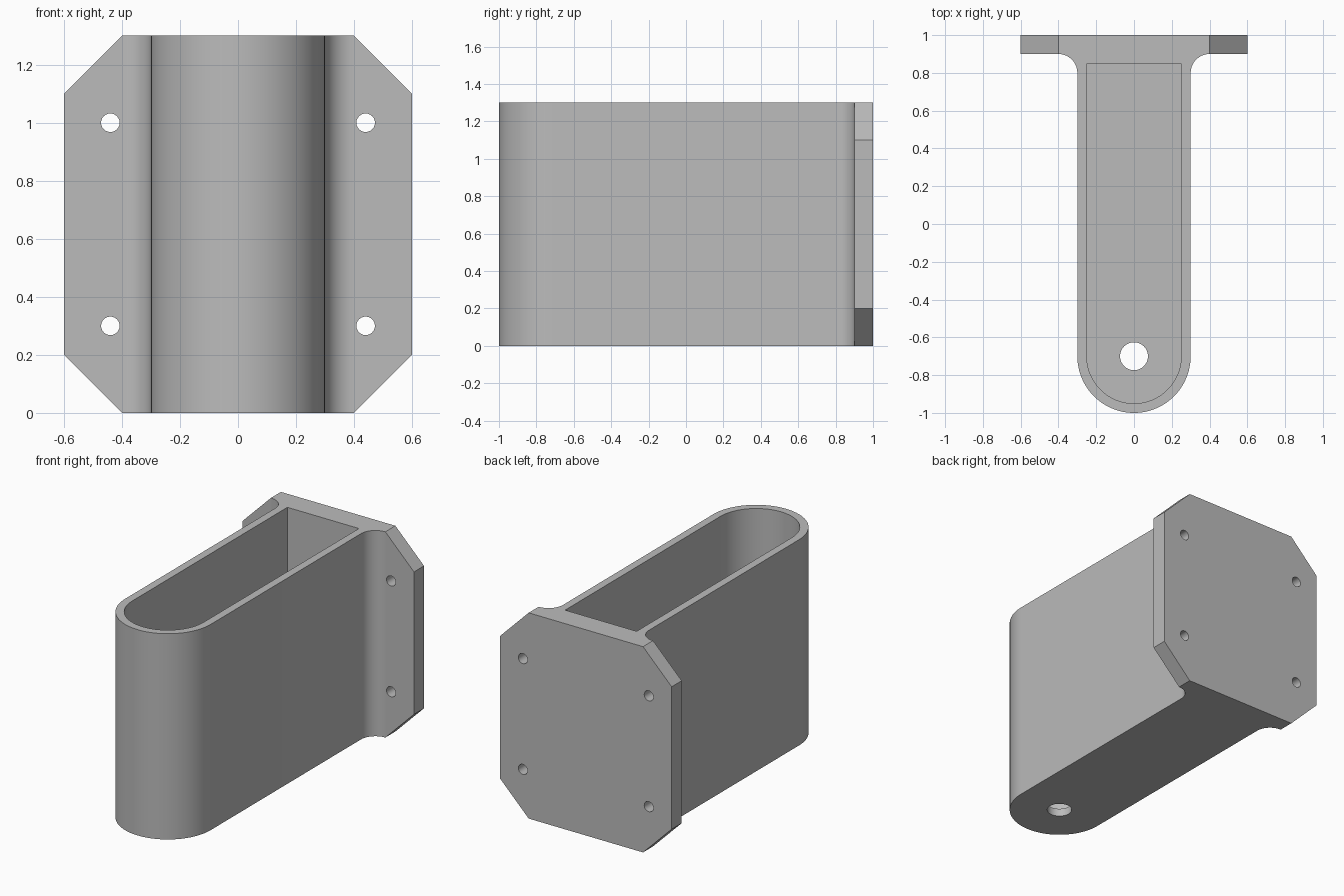
import bpy, bmesh
from math import pi, cos, sin, radians
from mathutils import Matrix

cube = bpy.data.objects.get("Cube")
if cube:
    bpy.data.objects.remove(cube, do_unlink=True)

HEIGHT = 1.3
grey = bpy.data.materials.new("plain_grey")
grey.use_nodes = True
grey.diffuse_color = (0.5, 0.5, 0.5, 1)
grey.node_tree.nodes["Principled BSDF"].inputs["Base Color"].default_value = grey.diffuse_color


def arc(cx, cy, r, start, end, steps):
    """Points along an arc, angles in degrees."""
    angles = [radians(start + (end - start) * i / steps) for i in range(steps + 1)]
    return [(cx + r * cos(a), cy + r * sin(a)) for a in angles]


def prism(name, profile, depth, matrix=Matrix()):
    """Extrude a flat profile along its local z."""
    bm = bmesh.new()
    face = bm.faces.new([bm.verts.new((x, y, 0)) for x, y in profile])
    new = bmesh.ops.extrude_face_region(bm, geom=[face])["geom"]
    bmesh.ops.translate(bm, vec=(0, 0, depth),
                        verts=[v for v in new if isinstance(v, bmesh.types.BMVert)])
    bm.transform(matrix)
    bmesh.ops.recalc_face_normals(bm, faces=bm.faces)
    mesh = bpy.data.meshes.new(name)
    bm.to_mesh(mesh)
    bm.free()
    mesh.materials.append(grey)
    obj = bpy.data.objects.new(name, mesh)
    bpy.context.collection.objects.link(obj)
    return obj


def combine(target, tool, operation):
    """Apply a boolean and remove the tool."""
    mod = target.modifiers.new(operation.lower(), 'BOOLEAN')
    mod.operation, mod.solver, mod.object = operation, 'EXACT', tool
    bpy.context.view_layer.objects.active = target
    bpy.ops.object.modifier_apply(modifier=mod.name)
    bpy.data.objects.remove(tool, do_unlink=True)


# Sleeve: rounded nose, straight sides, fillets flaring into the plate
nose = arc(0, -0.7, 0.3, 180, 360, 48)
right_fillet = arc(0.4, 0.8, 0.1, 180, 90, 12)
left_fillet = [(-x, y) for x, y in reversed(right_fillet)]
bracket = prism("bracket_sleeve", nose + right_fillet + [(0.4, 0.95), (-0.4, 0.95)]
                + left_fillet, HEIGHT)

# Mounting plate with clipped corners, standing upright at the back
upright = Matrix.Translation((0, 1, 0)) @ Matrix.Rotation(pi / 2, 4, 'X')
octagon = [(0.4, 0), (0.6, 0.2), (0.6, 1.1), (0.4, HEIGHT)]
octagon += [(-x, z) for x, z in reversed(octagon)]
combine(bracket, prism("mounting_plate", octagon, 0.1, upright), 'UNION')

# Open-topped pocket with a thin floor
pocket = arc(0, -0.7, 0.25, 180, 360, 48) + [(0.25, 0.85), (-0.25, 0.85)]
combine(bracket, prism("pocket_cutter", pocket, HEIGHT,
                       Matrix.Translation((0, 0, 0.05))), 'DIFFERENCE')

# Drain hole in the floor
drain = arc(0, -0.7, 0.074, 0, 360, 32)[:-1]
combine(bracket, prism("drain_cutter", drain, 0.4,
                       Matrix.Translation((0, 0, -0.2))), 'DIFFERENCE')

# Four bolt holes through the plate
for x in (-0.44, 0.44):
    for z in (0.3, 1.0):
        bolt = arc(x, z, 0.032, 0, 360, 24)[:-1]
        combine(bracket, prism("bolt_cutter", bolt, 0.3,
                               Matrix.Translation((0, 0.1, 0)) @ upright), 'DIFFERENCE')

# Smooth the curves, keep the corners crisp
bpy.ops.object.select_all(action='DESELECT')
bracket.select_set(True)
bpy.context.view_layer.objects.active = bracket
bpy.ops.object.shade_smooth_by_angle(angle=radians(30))
